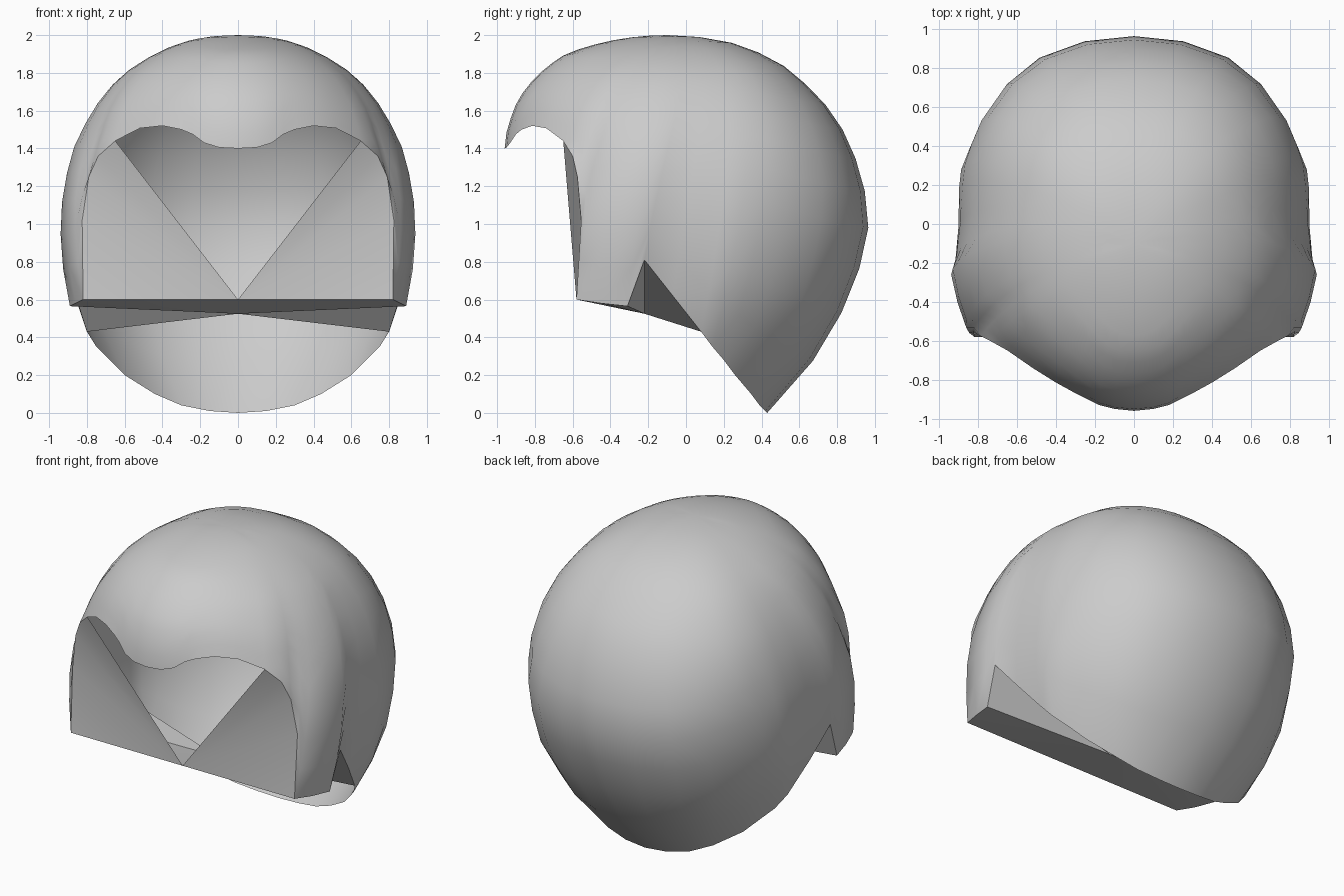
import bpy, bmesh, math
from mathutils import Vector

if "Cube" in bpy.data.objects:
    bpy.data.objects.remove(bpy.data.objects["Cube"])

Y0, TOP, ROWS = -0.1, 2.0, 14

# Dome profiles as (height, half extent from the axis): side, back, front
SIDE = [(2, 0), (1.985, .2), (1.92, .4), (1.78, .62), (1.6, .76), (1.41, .85), (1.2, .9),
        (1, .915), (.8, .9), (.6, .87), (.43, .8), (.2, .67), (0, .5)]
BACK = [(2, 0), (1.96, .34), (1.85, .6), (1.63, .84), (1.45, .96), (1.22, 1.04), (1, 1.07),
        (.68, 1.0), (.4, .86), (.17, .7), (0, .53)]
FRONT = [(2, 0), (1.97, .3), (1.9, .54), (1.78, .7), (1.66, .8), (1.5, .865), (1.4, .88),
         (1.2, 1.1), (.6, 1.2), (0, 1.2)]

# Rim of the right half: brow, face side, cheek, notch, neck
BROW = [(0, -.96, 1.4), (.1, -.95, 1.405), (.18, -.93, 1.43), (.24, -.9, 1.475), (.3, -.87, 1.5),
        (.4, -.815, 1.52), (.52, -.74, 1.507)]
FACE = [(.65, -.65, 1.44), (.74, -.6, 1.36), (.79, -.575, 1.25), (.825, -.555, 1.02), (.82, -.58, .6)]
CHEEK = [(.86, -.45, .58), (.89, -.31, .565)]
NOTCH = [(.905, -.22, .81), (.86, -.07, .62), (.8, .08, .43)]
NECK = [(.75, .14, .35), (.68, .2, .28), (.6, .26, .2), (.44, .345, .1), (.3, .39, .04),
        (.15, .42, .01), (0, .43, 0)]
RIM = BROW + FACE + CHEEK + NOTCH + NECK


def lookup(table, z):
    q = math.sqrt(max(0, TOP - z))
    for (za, ra), (zb, rb) in zip(table, table[1:]):
        qa, qb = math.sqrt(TOP - za), math.sqrt(TOP - zb)
        if q <= qb:
            return ra + (rb - ra) * (q - qa) / (qb - qa)
    return table[-1][1]


def radius(z, az):
    c, s = abs(math.cos(az)), math.sin(az)
    n = 2 + .45 * min(1, max(0, s) * 1.5)
    depth = lookup(BACK if s > 0 else FRONT, z)
    return ((c / lookup(SIDE, z)) ** n + (abs(s) / depth) ** n) ** (-1 / n)


def finish(name, bm, angle):
    bmesh.ops.recalc_face_normals(bm, faces=bm.faces)
    me = bpy.data.meshes.new(name)
    bm.to_mesh(me)
    bm.free()
    ob = bpy.data.objects.new(name, me)
    bpy.context.collection.objects.link(ob)
    m = ob.modifiers.new("mirror", 'MIRROR')
    m.use_clip = True
    m.merge_threshold = .001
    bpy.ops.object.select_all(action='DESELECT')
    ob.select_set(True)
    bpy.context.view_layer.objects.active = ob
    bpy.ops.object.shade_smooth_by_angle(angle=math.radians(angle))


# Dome: meridian columns rising from the rim to the crown
bm = bmesh.new()
crown = bm.verts.new((0, Y0, TOP))
cols = []
for j, (x, y, z0) in enumerate(RIM):
    az0 = math.atan2(y - Y0, x)
    az1 = -math.pi / 2 + math.pi * j / (len(RIM) - 1)
    k = math.hypot(x, y - Y0) / radius(z0, az0)
    col = [bm.verts.new((x, y, z0))]
    for i in range(1, ROWS):
        t = i / ROWS
        z = TOP - (TOP - z0) * (1 - t) ** 2
        az = az0 + (az1 - az0) * t
        r = radius(z, az) * (1 + (k - 1) * (1 - t) ** 2)
        px = 0 if j in (0, len(RIM) - 1) else r * math.cos(az)
        col.append(bm.verts.new((px, Y0 + r * math.sin(az), z)))
    cols.append(col)
for a, b in zip(cols, cols[1:]):
    for i in range(ROWS - 1):
        bm.faces.new((a[i], b[i], b[i + 1], a[i + 1]))
    bm.faces.new((a[-1], b[-1], crown))
finish("helmet_shell", bm, 60)


def fan(bm, hub, pts):
    h = bm.verts.new(hub)
    vs = [bm.verts.new(p) for p in pts]
    for a, b in zip(vs, vs[1:]):
        bm.faces.new((h, a, b))


# Face flap leaving the V-shaped opening
CHIN, THROAT = (0, -.58, .6), (0, -.22, .525)
bm = bmesh.new()
fan(bm, CHIN, FACE)
finish("face_flap", bm, 60)

# Underside from chin line to throat, rising into the side notches
bm = bmesh.new()
fan(bm, THROAT, [CHIN, FACE[-1]] + CHEEK + NOTCH)
bmesh.ops.remove_doubles(bm, verts=bm.verts, dist=.0005)
finish("underside", bm, 50)
